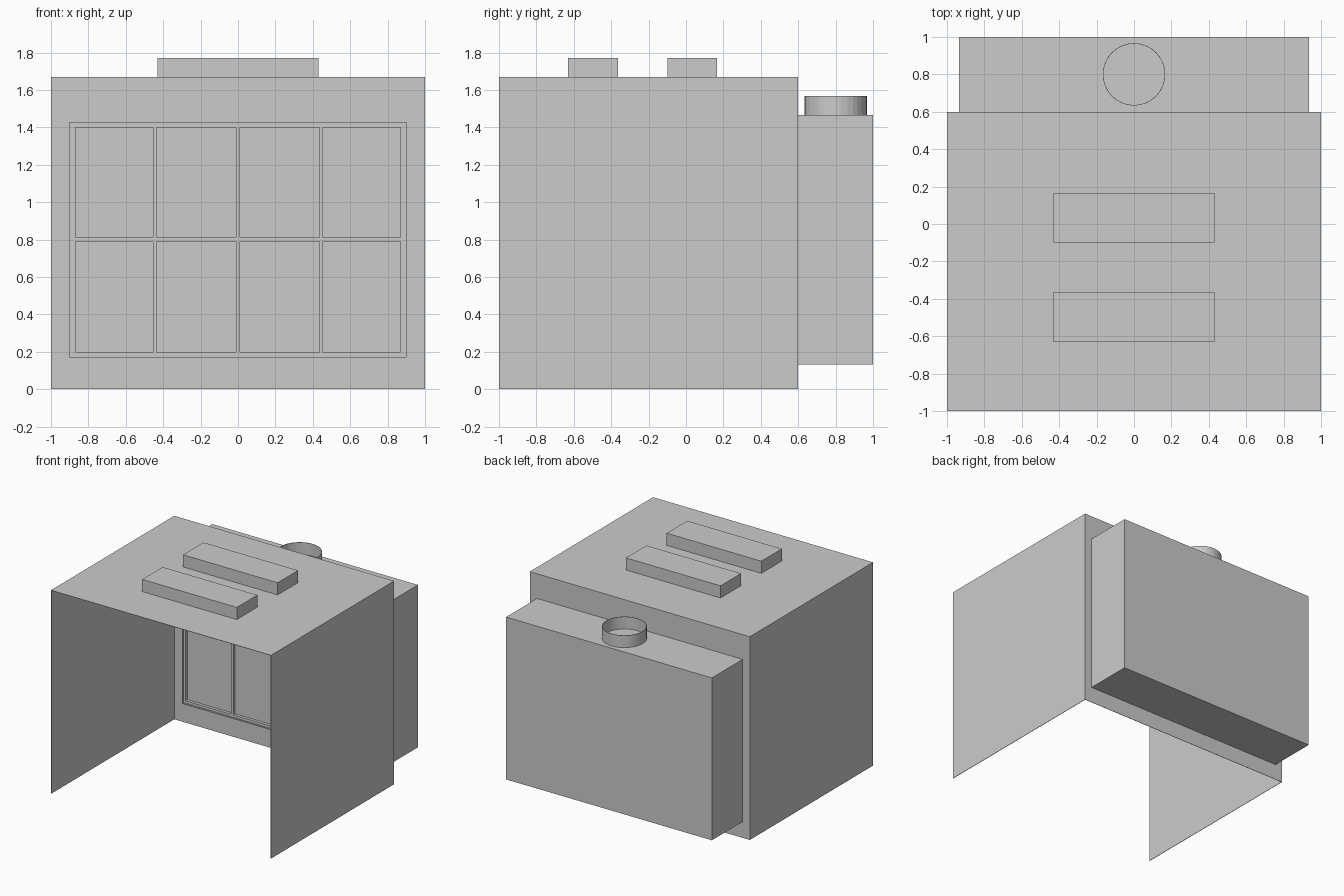
import bpy
import bmesh
from mathutils import Vector

cube = bpy.data.objects.get("Cube")
if cube:
    bpy.data.objects.remove(cube, do_unlink=True)

metal = bpy.data.materials.new("pale_grey_metal")
metal.use_nodes = True
GREY = (0.6, 0.6, 0.585, 1)
metal.diffuse_color = GREY
metal.node_tree.nodes["Principled BSDF"].inputs["Base Color"].default_value = GREY


def add_object(name, bm):
    mesh = bpy.data.meshes.new(name)
    bm.to_mesh(mesh)
    bm.free()
    mesh.materials.append(metal)
    obj = bpy.data.objects.new(name, mesh)
    bpy.context.collection.objects.link(obj)
    return obj


def add_box(bm, low, high):
    """Box between two opposite corners."""
    low, high = Vector(low), Vector(high)
    verts = bmesh.ops.create_cube(bm, size=1)["verts"]
    for v in verts:
        v.co = (low + high) / 2 + v.co * (high - low)
    return verts


def box(name, low, high):
    bm = bmesh.new()
    add_box(bm, low, high)
    return add_object(name, bm)


# Booth shell: sheet sides, roof and back, open at the front and bottom
bm = bmesh.new()
add_box(bm, (-1, -1, 0), (1, 0.6, 1.67))
bm.normal_update()
open_faces = [f for f in bm.faces if f.normal.y < -0.5 or f.normal.z < -0.5]
bmesh.ops.delete(bm, geom=open_faces, context="FACES")
shell = add_object("booth_shell", bm)
sheet = shell.modifiers.new("sheet_thickness", "SOLIDIFY")
sheet.thickness = 0.004
sheet.offset = -1

# Extractor housing behind the back wall
box("extractor_housing", (-0.935, 0.6, 0.133), (0.935, 1, 1.467))

# Round exhaust collar, an open tube
bm = bmesh.new()
bmesh.ops.create_cone(bm, segments=32, radius1=0.167, radius2=0.167,
                      depth=0.1, cap_ends=False)
bmesh.ops.translate(bm, verts=bm.verts, vec=(0, 0.8, 1.517))
collar = add_object("exhaust_collar", bm)
wall = collar.modifiers.new("wall_thickness", "SOLIDIFY")
wall.thickness = 0.003
wall.offset = -1

# Two light housings on the roof
for name, y in (("front_light_housing", -0.63), ("rear_light_housing", -0.1)):
    box(name, (-0.43, y, 1.67), (0.43, y + 0.266, 1.77))

# Filter frame on the inside of the back wall: rim and lattice bars
BACK = 0.596
bm = bmesh.new()


def bar(x0, x1, z0, z1, front):
    add_box(bm, (x0, front, z0), (x1, BACK, z1))


for x0, x1 in ((-0.9, -0.89), (0.89, 0.9)):
    bar(x0, x1, 0.17, 1.43, 0.556)
for z0, z1 in ((0.17, 0.18), (1.42, 1.43)):
    bar(-0.89, 0.89, z0, z1, 0.556)
uprights = ((-0.89, -0.87), (-0.455, -0.435), (-0.01, 0.01),
            (0.435, 0.455), (0.87, 0.89))
for x0, x1 in uprights:
    bar(x0, x1, 0.18, 1.42, 0.561)
for left, right in zip(uprights, uprights[1:]):
    for z0, z1 in ((0.18, 0.2), (0.79, 0.81), (1.4, 1.42)):
        bar(left[1], right[0], z0, z1, 0.561)
add_object("filter_frame", bm)

# Eight filter pads set back in the lattice
bm = bmesh.new()
for left, right in zip(uprights, uprights[1:]):
    for z0, z1 in ((0.2, 0.79), (0.81, 1.4)):
        add_box(bm, (left[1], 0.585, z0), (right[0], BACK, z1))
add_object("filter_pads", bm)
